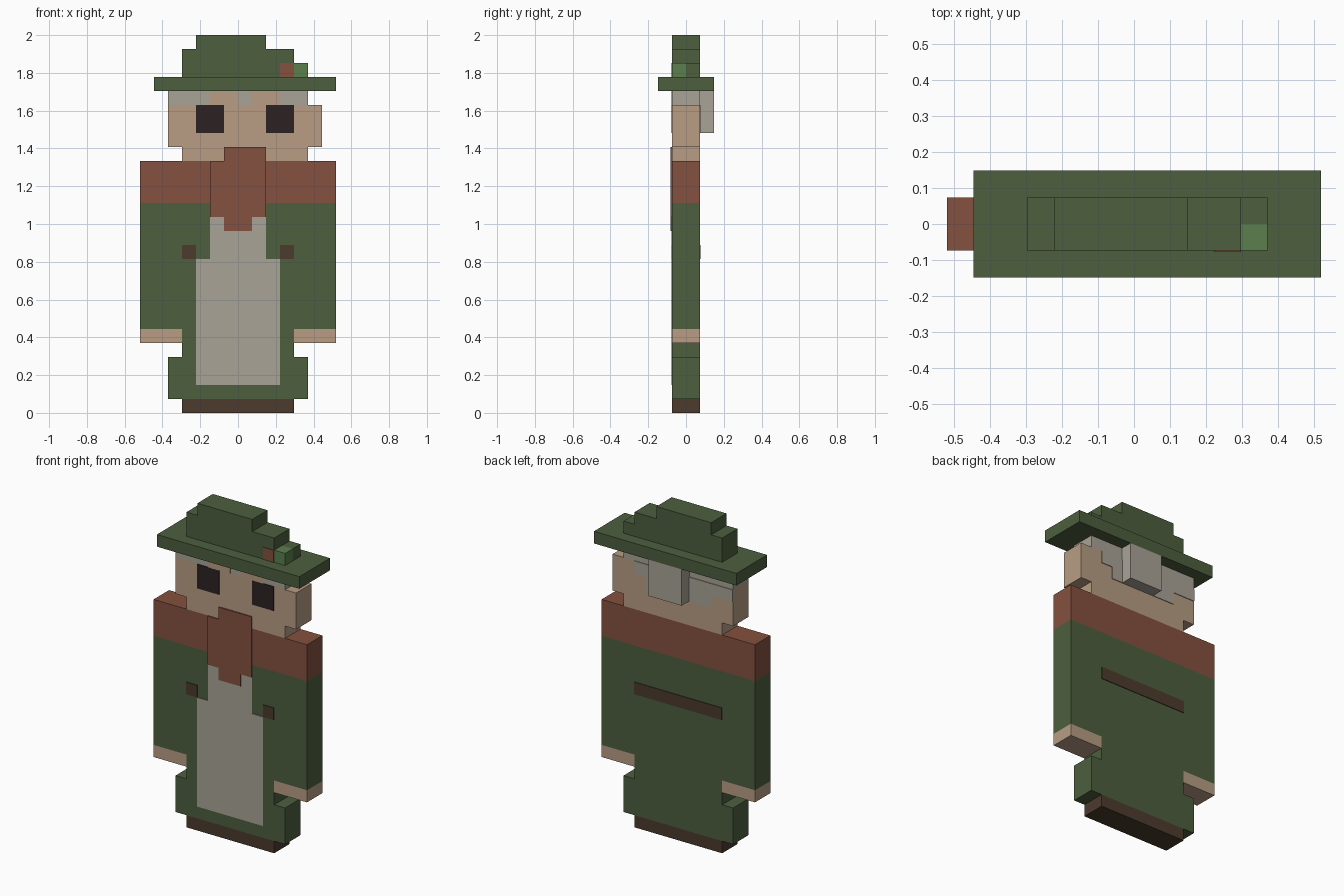
import bpy
import bmesh

if "Cube" in bpy.data.objects:
    bpy.data.objects.remove(bpy.data.objects["Cube"], do_unlink=True)

U = 2 / 27          # size of one block
PAINT = 0.004 / U   # thickness of painted plates, in blocks


def material(name, rgb):
    linear = [((c / 255 + 0.055) / 1.055) ** 2.4 * 1.08 for c in rgb]
    mat = bpy.data.materials.new(name)
    mat.use_nodes = True
    mat.diffuse_color = (*linear, 1)
    bsdf = mat.node_tree.nodes["Principled BSDF"]
    bsdf.inputs["Base Color"].default_value = (*linear, 1)
    bsdf.inputs["Roughness"].default_value = 0.9
    return mat


green = material("coat green", (74, 91, 60))
leaf = material("light green", (88, 122, 75))
rust = material("rust red", (127, 78, 60))
skin = material("skin", (178, 152, 128))
grey = material("warm grey", (163, 158, 146))
brown = material("dark brown", (73, 56, 44))
black = material("eye black", (42, 32, 34))


def prism(name, outline, mat, front=-1, back=1):
    """Extrude an outline of (x, z) block corners from front to back."""
    bm = bmesh.new()
    face = bm.faces.new([bm.verts.new((x * U, front * U, z * U)) for x, z in outline])
    out = bmesh.ops.extrude_face_region(bm, geom=[face])
    moved = [v for v in out["geom"] if isinstance(v, bmesh.types.BMVert)]
    bmesh.ops.translate(bm, verts=moved, vec=(0, (back - front) * U, 0))
    bmesh.ops.recalc_face_normals(bm, faces=bm.faces)
    mesh = bpy.data.meshes.new(name)
    bm.to_mesh(mesh)
    bm.free()
    mesh.materials.append(mat)
    obj = bpy.data.objects.new(name, mesh)
    bpy.context.collection.objects.link(obj)
    return obj


def box(name, x0, x1, z0, z1, mat, front=-1, back=1):
    return prism(name, [(x0, z0), (x1, z0), (x1, z1), (x0, z1)], mat, front, back)


def mirrored(half):
    """Complete a right-hand outline with its mirror image."""
    return half + [(-x, z) for x, z in reversed(half)]


def on_front(layer=1):
    return {"front": -1 - PAINT * layer, "back": -1}


ON_BACK = {"front": 1, "back": 1 + PAINT}

# Body
box("shoes", -4, 4, 0, 1, brown)
prism("coat", mirrored([(5, 1), (5, 4), (4, 4), (4, 6), (7, 6), (7, 15)]), green)
box("left_hand", 4, 7, 5, 6, skin)
box("right_hand", -7, -4, 5, 6, skin)
box("scarf", -7, 7, 15, 18, rust)

# Painted clothing details
prism("shirt", mirrored([(3, 2), (3, 11), (2, 11), (2, 14)]), grey, **on_front())
prism("scarf_knot", [(-1, 13), (1, 13), (1, 14), (2, 14), (2, 19), (-1, 19),
                     (-1, 18), (-2, 18), (-2, 14), (-1, 14)], rust, **on_front(2))
box("left_belt_end", 3, 4, 11, 12, brown, **on_front())
box("right_belt_end", -4, -3, 11, 12, brown, **on_front())
box("back_belt", -4, 4, 11, 12, brown, **ON_BACK)

# Head and hair
prism("head", [(-4, 18), (5, 18), (5, 19), (6, 19), (6, 22),
               (-5, 22), (-5, 19), (-4, 19)], skin)
box("hair", -5, 5, 22, 23, grey)
box("right_forehead", -2, 0, 22, 23, skin, **on_front())
box("left_forehead", 1, 3, 22, 23, skin, **on_front())
prism("back_hair", [(-3, 20), (3, 20), (3, 21), (4, 21), (4, 22),
                    (-5, 22), (-5, 21), (-3, 21)], grey, **ON_BACK)
box("hair_bun", -1, 2, 20, 23, grey, 1, 2)
box("right_eye", -3, -1, 20, 22, black, **on_front())
box("left_eye", 2, 4, 20, 22, black, **on_front())

# Hat
box("hat_brim", -6, 7, 23, 24, green, -2, 2)
prism("hat_crown", [(-4, 24), (4, 24), (4, 26), (2, 26), (2, 27),
                    (-3, 27), (-3, 26), (-4, 26)], green)
box("hat_side_block", 4, 5, 24, 25, green, 0, 1)
box("hat_leaf", 4, 5, 24, 25, leaf, -1, 0)
box("hat_berry", 3, 4, 24, 25, rust, **on_front())
